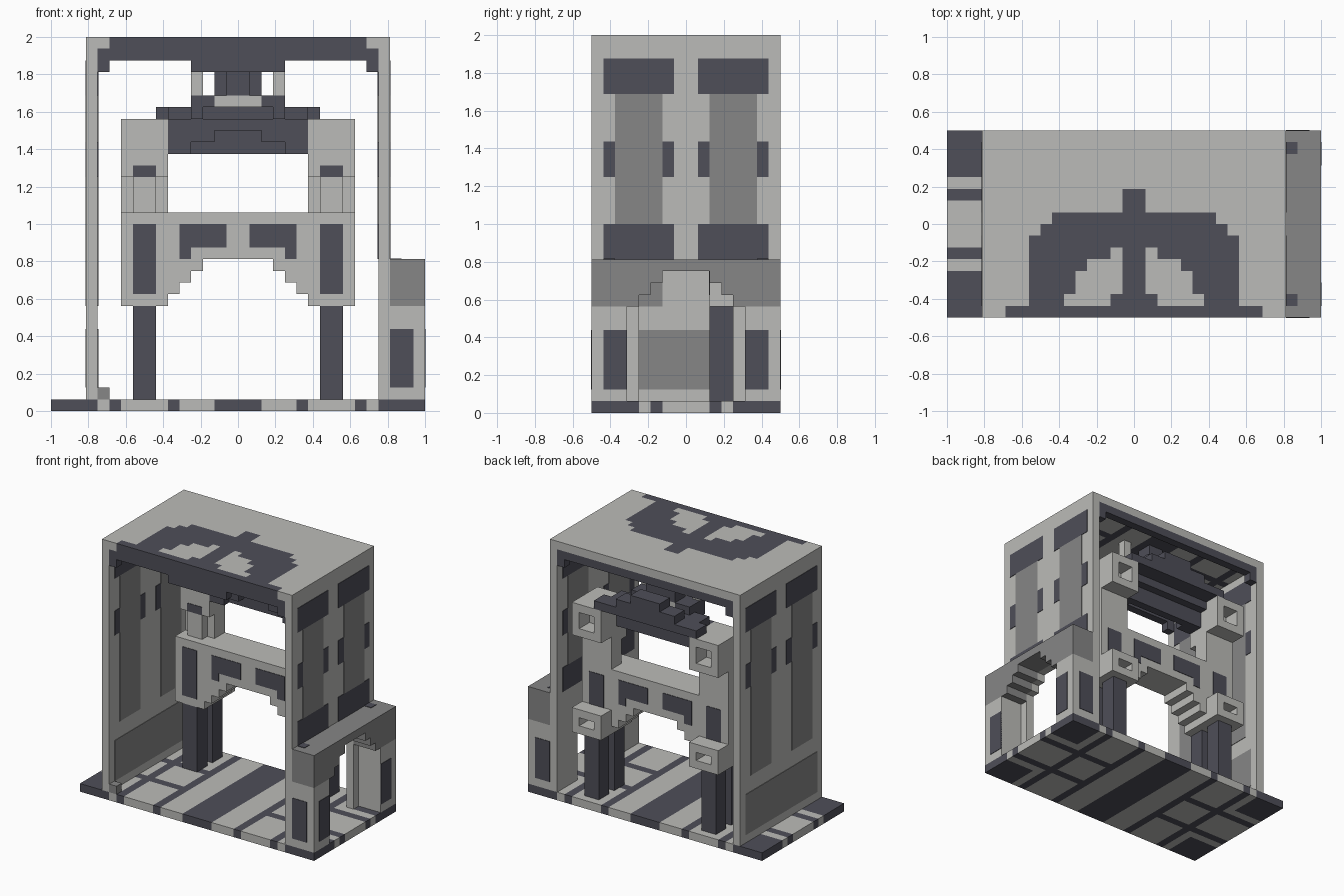
import bpy, bmesh
from mathutils import Vector

if "Cube" in bpy.data.objects:
    bpy.data.objects.remove(bpy.data.objects["Cube"])

U = 1 / 16      # block size
T = 0.06        # painted plate thickness in blocks


def material(name, color):
    m = bpy.data.materials.new(name)
    m.use_nodes = True
    m.diffuse_color = color
    m.node_tree.nodes["Principled BSDF"].inputs["Base Color"].default_value = color
    return m


MATS = [material("light stone", (0.5, 0.5, 0.48, 1)),
        material("mid grey", (0.24, 0.24, 0.24, 1)),
        material("dark slate", (0.077, 0.077, 0.098, 1))]
LIGHT, MID, DARK = range(3)


def finish(name, bm):
    bmesh.ops.recalc_face_normals(bm, faces=bm.faces)
    bmesh.ops.scale(bm, vec=(U, U, U), verts=bm.verts)
    mesh = bpy.data.meshes.new(name)
    bm.to_mesh(mesh)
    bm.free()
    for m in MATS:
        mesh.materials.append(m)
    ob = bpy.data.objects.new(name, mesh)
    bpy.context.collection.objects.link(ob)


def build(name, mat, boxes, mirror=""):
    """Boxes as (x range, y range, z range), optionally mirrored in x or y."""
    bm = bmesh.new()
    for axis in mirror:
        i = "xy".index(axis)
        boxes = boxes + [tuple((-r[1], -r[0]) if k == i else r
                               for k, r in enumerate(b)) for b in boxes]
    for b in boxes:
        lo, hi = Vector([r[0] for r in b]), Vector([r[1] for r in b])
        vs = bmesh.ops.create_cube(bm, size=1)["verts"]
        for v in vs:
            v.co = (lo + hi) / 2 + v.co * (hi - lo)
    for f in bm.faces:
        f.material_index = mat
    finish(name, bm)


def slab(name, half_x, z, rule):
    """One-block-thick slab whose cells are coloured by a rule."""
    bm = bmesh.new()
    bmesh.ops.create_grid(bm, x_segments=2 * half_x, y_segments=16, size=1)
    for v in bm.verts:
        v.co = (round(v.co.x * half_x), round(v.co.y * 8), z)
    new = bmesh.ops.extrude_face_region(bm, geom=bm.faces[:])["geom"]
    for v in new:
        if isinstance(v, bmesh.types.BMVert):
            v.co.z += 1
    for f in bm.faces:
        c = f.calc_center_median()
        f.material_index = DARK if rule(c.x * 0.99, c.y * 0.99, c.z - z) else LIGHT
    finish(name, bm)


def plate(axis, at, a, b):
    """Thin plate on the plane axis = at."""
    r = (at - T, at + T)
    return {"x": (r, a, b), "y": (a, r, b), "z": (a, b, r)}[axis]


def paving(x, y, _):
    x, y = abs(x), abs(y)
    return (x < 2 or 5 < x < 6 or 10 < x < 11 or (x > 12 and y > 4)
            or (x > 6 and 2 < y < 3))


def emblem(x, y, z):
    if z < 0.1:
        return paving(x, y, z)
    x = abs(x)
    if y < -7:
        return x < 11
    hole = ((y < -6 and 2 < x < 6) or (-6 < y < -4 and 1 < x < 5)
            or (-4 < y < -3 and 1 < x < 4) or (-3 < y < -2 and 1 < x < 2))
    width = 9 if y < -1 else 8 if y < 0 else 7 if y < 1 else 1 if y < 3 else 0
    return x < width and not hole


slab("floor", 16, 0, paving)
slab("roof", 13, 31, emblem)

# Side walls, one solid and one with a stepped arch
arch = [((4, 8), (1, 10)), ((3, 8), (10, 11)), ((2, 8), (11, 12)), ((0, 8), (12, 13))]
build("solid_wall", LIGHT, [((-13, -12), (-8, 8), (1, 31))])
build("arch_wall", LIGHT, [((12, 13), y, z) for y, z in arch] +
      [((12, 13), (0, 8), (13, 31))], "y")

# Wall paint
for x, outer in ((-13, 0), (-12, 0), (12, 1), (13, 1)):
    low = 16 if outer else 9
    mids = [plate("x", x, (2, 6), (low, 27))]
    darks = [plate("x", x, (1, 7), (27, 30)), plate("x", x, (6, 7), (20, 23)),
             plate("x", x, (1, 2), (20, 23))]
    if outer:
        darks.append(plate("x", x, (1, 7), (13, 16)))
    else:
        mids.append(plate("x", x, (0, 7), (2, 7)))
    build("wall_stripes", MID, mids, "y")
    build("wall_panels", DARK, darks, "y")

# Side porch
build("porch_lintel", MID, [((13, 16), y, (max(z[0], 9), z[1])) for y, z in arch], "y")
build("porch_legs", LIGHT, [((13, 16), (5, 8), (1, 9))], "y")
build("porch_panels", DARK, [plate("x", 16, (5, 7), (2, 7)),
                             plate("y", 8, (13, 15), (2, 7)),
                             plate("z", 13, (13, 14), (6, 7))], "y")

# Roof edge beams
build("roof_beams", DARK, [((0, 12), (7, 8), (30, 31)),
                           ((11, 12), (7, 8), (29, 30))], "xy")
build("front_beam_drop", DARK, [((-4, 4), (-8, -7), (29, 30))])
build("corner_block", MID, [((-12, -11), (-8, -7), (1, 2))])

# Inner gate with stepped underside
build("gate", LIGHT, [((6, 10), (2, 6), (9, 17)), ((5, 6), (2, 6), (10, 17)),
                      ((4, 5), (2, 6), (11, 17)), ((3, 4), (2, 6), (12, 17)),
                      ((0, 3), (2, 6), (13, 17))], "x")
build("gate_panels", DARK, [plate("y", y, x, z) for y in (2, 6) for x, z in
                            (((7, 9), (10, 16)), ((1, 5), (14, 16)), ((4, 5), (13, 14)))], "x")
build("gate_pillars", DARK, [((7, 9), (2, 4), (1, 9)), ((7, 9), (5, 7), (1, 9))], "x")


# Hollow boxes at the back of the gate
def frame(z0, z1):
    y = (6, 8)
    return [((6, 10), y, (z0, z0 + 1)), ((6, 10), y, (z1 - 1, z1)),
            ((6, 7), y, (z0 + 1, z1 - 1)), ((9, 10), y, (z0 + 1, z1 - 1))]


build("lower_back_boxes", LIGHT, frame(9, 12), "x")
build("upper_back_boxes", LIGHT, frame(21, 25), "x")

# Upper towers
build("tower_posts", LIGHT, [((7, 9), (3, 4), (17, 20)), ((6, 10), (4, 6), (17, 20))], "x")
build("tower_heads", LIGHT, [((6, 10), (3, 6), (20, 25))], "x")
build("tower_slots", DARK, [plate("y", 3, (7, 9), (20, 21))], "x")

# Dark crest between the towers
build("crest_back", DARK, [((0, 7), (6, 8), (25, 26)), ((0, 4), (6, 8), (26, 27)),
                           ((0, 2), (6, 8), (27, 28))], "x")
build("crest_middle", DARK, [((0, 6), (4, 6), (24, 26)), ((0, 6), (4, 5), (22, 24))], "x")
build("crest_front", DARK, [((4, 6), (3, 4), (22, 25)), ((2, 4), (3, 4), (23, 25)),
                            ((0, 2), (3, 4), (24, 25))], "x")

# Hanging lamp and its hangers
build("lamp", DARK, [((-1, 1), (2, 4), (27, 31)), ((-2, 2), (3, 5), (27, 29))])
build("lamp_tray", LIGHT, [((-2, 2), (2, 5), (26, 27))])
build("hangers", LIGHT, [((3, 4), (2, 3), (27, 31))], "x")
build("hanger_feet", DARK, [((2, 4), (2, 5), (26, 27)), ((3, 4), (2, 5), (25, 26))], "x")
